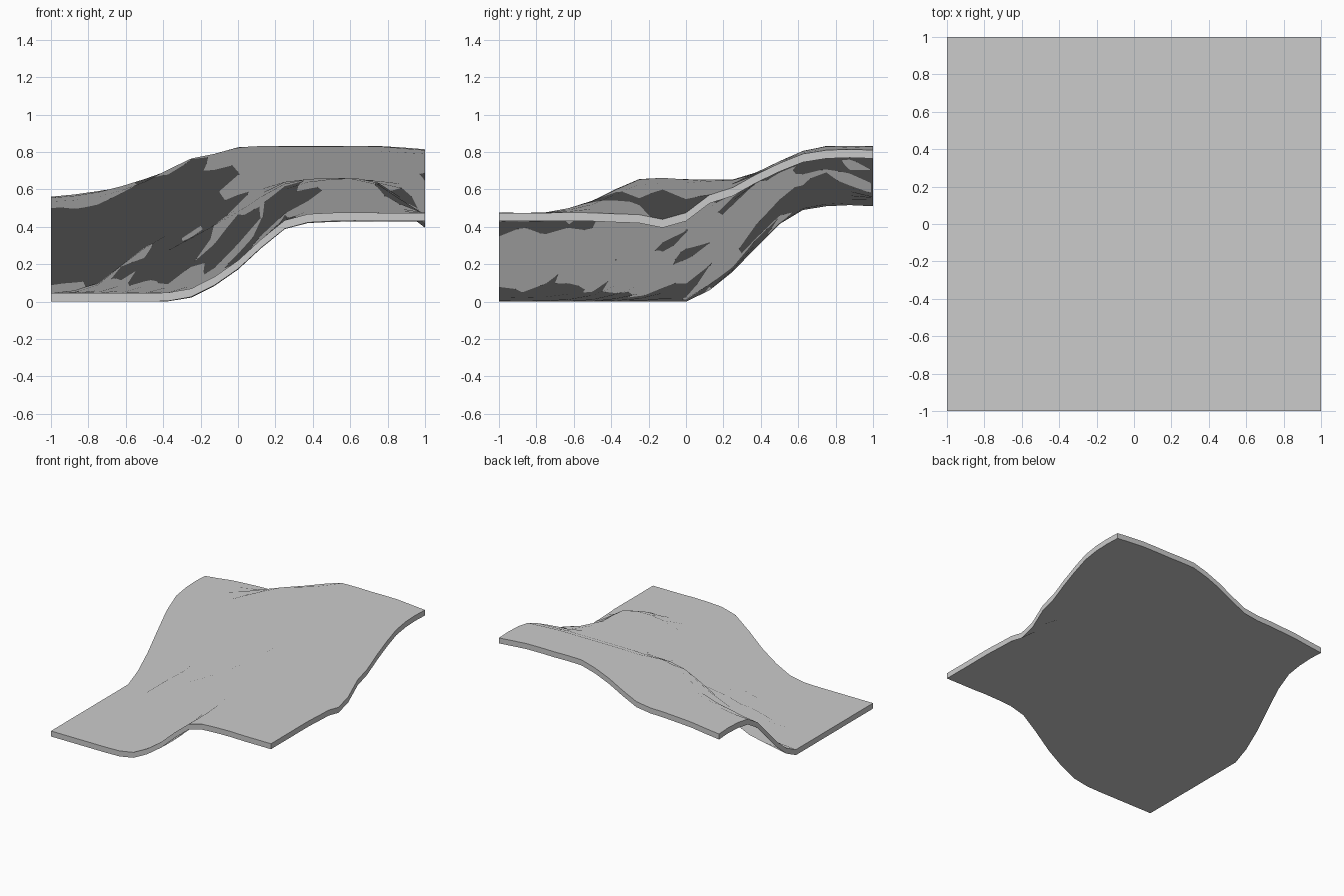
import bpy, bmesh

if "Cube" in bpy.data.objects:
    bpy.data.objects.remove(bpy.data.objects["Cube"])

N = 16            # cells per side
THICK = 0.045     # slab thickness
PEAK = 0.832      # height of the upper plateau

# Height profiles along x (every 0.25), keyed by y
ROWS = {
    -1.0:   [.045, .045, .045, .07, .22, .435, .475, .475, .475],
    -0.75:  [.045, .045, .045, .07, .22, .435, .475, .475, .475],
    -0.5:   [.045, .045, .055, .12, .28, .47, .54, .52, .475],
    -0.25:  [.045, .06, .13, .27, .43, .60, .655, .625, .465],
    -0.125: [.045, .09, .21, .34, .48, .63, .66, .635, .44],
    0.0:    [.045, .10, .285, .35, .50, .64, .65, .635, .475],
    0.125:  [.105, .18, .30, .42, .55, .64, .65, .645, .57],
    0.25:   [.205, .24, .37, .54, .61, .645, .65, .65, .61],
    0.375:  [.335, .38, .46, .65, .68, .69, .69, .69, .68],
    0.5:    [.46, .50, .565, .725, .745, .75, .75, .75, .74],
    0.625:  [.535, .56, .64, .765, .80, .805, .805, .805, .79],
    0.75:   [.555, .585, .655, .745, .825, .83, .83, .83, .81],
    1.0:    [.555, .585, .60, .62, .745, .83, .83, .83, .81],
}


def blend(a, b, c, d):
    """Smooth midpoint between b and c."""
    return (9 * (b + c) - a - d) / 16


def refine(row):
    """Double the resolution of a profile."""
    p = [row[0]] + row + [row[-1]]
    out = []
    for i in range(1, len(row)):
        out += [p[i], blend(*p[i - 1:i + 3])]
    return out + [row[-1]]


fine = {y: refine(r) for y, r in ROWS.items()}


def row_at(y):
    if y in fine:
        return fine[y]
    keys = [max(-1.0, min(1.0, y + o)) for o in (-.375, -.125, .125, .375)]
    return [blend(*v) for v in zip(*(fine[k] for k in keys))]


heights = [row_at(-1 + 2 * j / N) for j in range(N + 1)]

# Terrain surface, then extruded down into a slab
bm = bmesh.new()
bmesh.ops.create_grid(bm, x_segments=N, y_segments=N, size=1)
for v in bm.verts:
    i, j = round((v.co.x + 1) * N / 2), round((v.co.y + 1) * N / 2)
    v.co.z = min(PEAK, max(THICK, heights[j][i]))
res = bmesh.ops.extrude_face_region(bm, geom=bm.faces[:], use_keep_orig=True)
for v in [g for g in res["geom"] if isinstance(g, bmesh.types.BMVert)]:
    v.co.z -= THICK
bmesh.ops.recalc_face_normals(bm, faces=bm.faces[:])

mesh = bpy.data.meshes.new("terrain_slab")
bm.to_mesh(mesh)
bm.free()
terrain = bpy.data.objects.new("terrain_slab", mesh)
bpy.context.collection.objects.link(terrain)
bpy.context.view_layer.objects.active = terrain
terrain.select_set(True)
bpy.ops.object.shade_smooth()

# Even shading: top and underside use vertical normals, rim keeps its own
normals = []
for f in mesh.polygons:
    n = f.normal.copy()
    if abs(n.z) > 0.1:
        n = (0, 0, 1 if n.z > 0 else -1)
    normals += [tuple(n)] * f.loop_total
mesh.normals_split_custom_set(normals)
